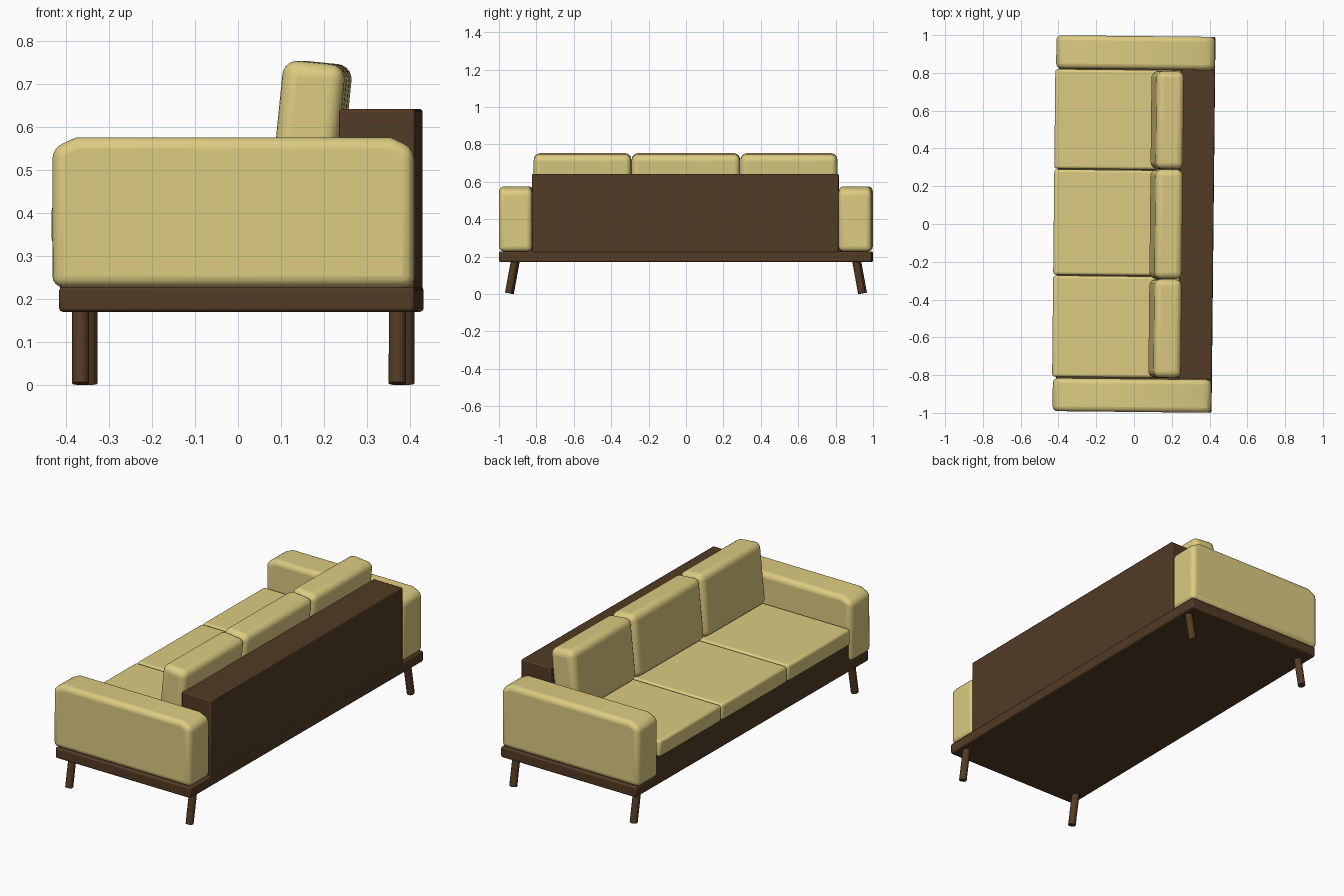
import bpy, bmesh, math
from mathutils import Matrix, Vector

if "Cube" in bpy.data.objects:
    bpy.data.objects.remove(bpy.data.objects["Cube"])

TURN = Matrix.Rotation(-0.0105, 4, 'Z')   # the whole sofa sits very slightly turned


def material(name, rgb):
    m = bpy.data.materials.new(name)
    m.diffuse_color = (*rgb, 1)
    m.use_nodes = True
    m.node_tree.nodes["Principled BSDF"].inputs["Base Color"].default_value = m.diffuse_color
    return m


FABRIC = material("yellow_fabric", (0.72, 0.60, 0.22))
WOOD = material("dark_wood", (0.085, 0.043, 0.018))


def finish(name, bm, mat, bevel=0.0, segments=3):
    bmesh.ops.recalc_face_normals(bm, faces=bm.faces[:])
    mesh = bpy.data.meshes.new(name)
    bm.to_mesh(mesh)
    bm.free()
    ob = bpy.data.objects.new(name, mesh)
    bpy.context.collection.objects.link(ob)
    mesh.materials.append(mat)
    ob.matrix_world = TURN
    if bevel:
        mod = ob.modifiers.new("rounded_edges", 'BEVEL')
        mod.width, mod.segments = bevel, segments
        mod.limit_method, mod.angle_limit = 'ANGLE', math.radians(30)
    bpy.ops.object.select_all(action='DESELECT')
    ob.select_set(True)
    bpy.context.view_layer.objects.active = ob
    bpy.ops.object.shade_smooth_by_angle(angle=math.radians(40))
    return ob


def box(name, xs, ys, zs, mat, bevel=0.0, segments=3, tilt=0.0):
    centre = Vector([(a + b) / 2 for a, b in (xs, ys, zs)])
    size = [b - a for a, b in (xs, ys, zs)]
    bm = bmesh.new()
    bmesh.ops.create_cube(bm, size=1, matrix=Matrix.Translation(centre)
                          @ Matrix.Rotation(tilt, 4, 'Y') @ Matrix.Diagonal((*size, 1)))
    return finish(name, bm, mat, bevel, segments)


# Wooden platform, seat box and back shelf
box("base_slab", (-0.405, 0.421), (-0.995, 0.995), (0.17, 0.228), WOOD, 0.008, 2)
box("seat_box", (-0.405, 0.26), (-0.83, 0.83), (0.22, 0.335), WOOD)
box("back_rest", (0.243, 0.42), (-0.82, 0.82), (0.22, 0.641), WOOD, 0.006, 2)

# Seat cushions and leaning back cushions
seat_splits = (-0.815, -0.275, 0.287, 0.818)
back_splits = (-0.813, -0.290, 0.292, 0.812)
for i in range(3):
    box(f"seat_cushion_{i + 1}", (-0.425, 0.243),
        (seat_splits[i] + 0.002, seat_splits[i + 1] - 0.002), (0.328, 0.418), FABRIC, 0.014)
    box(f"back_cushion_{i + 1}", (0.0975, 0.2425),
        (back_splits[i] + 0.001, back_splits[i + 1] - 0.001), (0.412, 0.750), FABRIC,
        0.035, 5, tilt=0.1)

# Padded arms: side profile with sloped top corners, extruded along y
profile = [(-0.421, 0.227), (0.419, 0.227), (0.419, 0.55),
           (0.364, 0.575), (-0.366, 0.575), (-0.421, 0.55)]
for side, label in ((-1, "near"), (1, "far")):
    bm = bmesh.new()
    face = bm.faces.new([bm.verts.new((x, side * 0.82, z)) for x, z in profile])
    out = bmesh.ops.extrude_face_region(bm, geom=[face])
    moved = [v for v in out["geom"] if isinstance(v, bmesh.types.BMVert)]
    bmesh.ops.translate(bm, verts=moved, vec=(0, side * 0.175, 0))
    if not face.is_valid or len(bm.faces) < 8:
        bm.faces.new([v for v in bm.verts if v not in moved])
    finish(f"{label}_arm", bm, FABRIC, 0.026, 4)

# Splayed round legs
for x, row in ((-0.356, "front"), (0.38, "back")):
    for side, label in ((-1, "near"), (1, "far")):
        top, foot = Vector((x, side * 0.910, 0.19)), Vector((x, side * 0.944, 0.0035))
        axis = top - foot
        turn = axis.to_track_quat('Z', 'Y').to_matrix().to_4x4()
        bm = bmesh.new()
        bmesh.ops.create_cone(bm, cap_ends=True, segments=12, radius1=0.02, radius2=0.02,
                              depth=axis.length,
                              matrix=Matrix.Translation((top + foot) / 2) @ turn)
        finish(f"{row}_{label}_leg", bm, WOOD)
